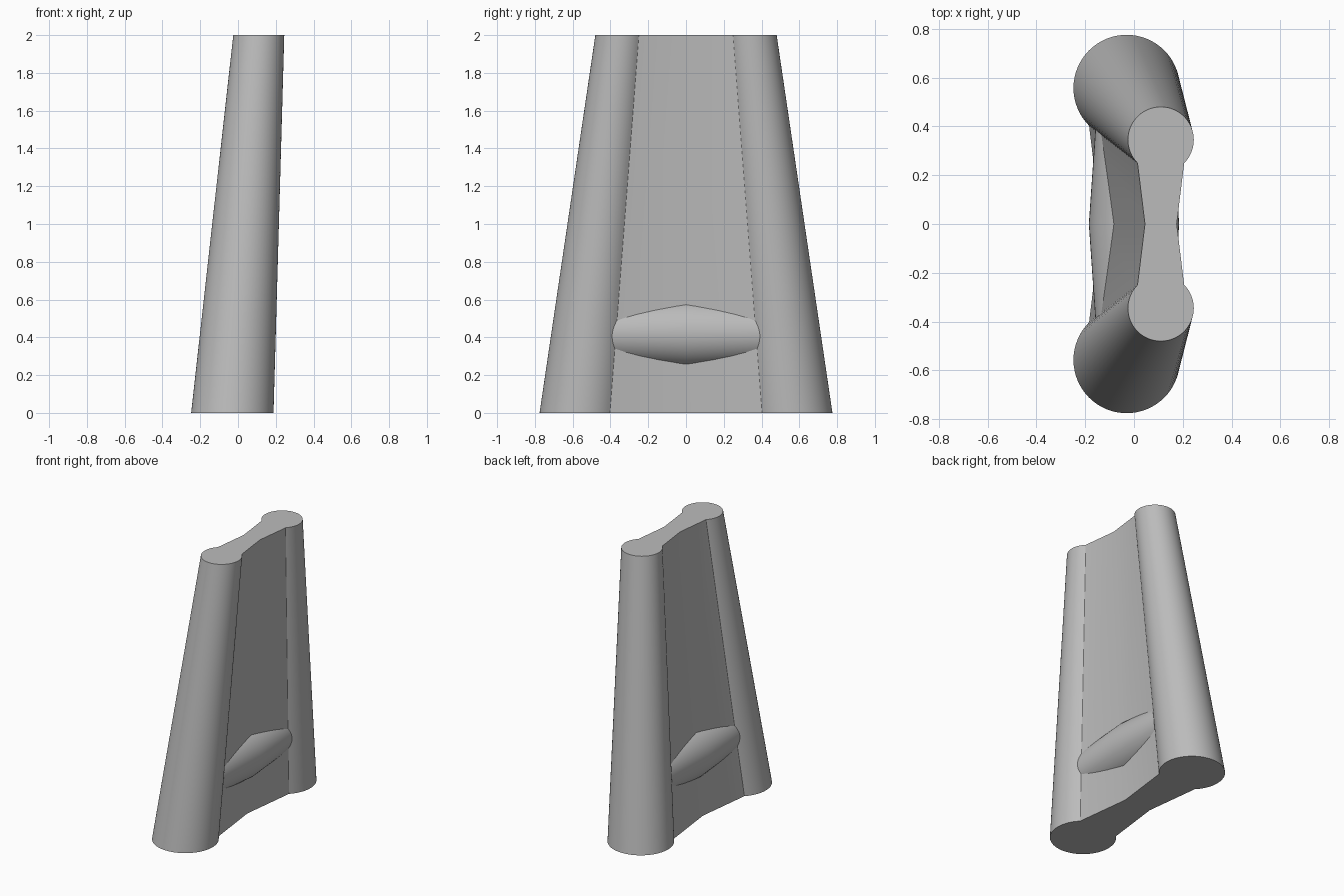
import bpy, bmesh, math
from mathutils import Matrix

if "Cube" in bpy.data.objects:
    bpy.data.objects.remove(bpy.data.objects["Cube"], do_unlink=True)

grey = bpy.data.materials.new("plain grey")
grey.use_nodes = True
colour = (0.5, 0.5, 0.5, 1)
grey.diffuse_color = colour
grey.node_tree.nodes["Principled BSDF"].inputs["Base Color"].default_value = colour


def finish(bm, name, angle):
    bmesh.ops.recalc_face_normals(bm, faces=bm.faces)
    mesh = bpy.data.meshes.new(name)
    bm.to_mesh(mesh)
    bm.free()
    mesh.materials.append(grey)
    ob = bpy.data.objects.new(name, mesh)
    bpy.context.collection.objects.link(ob)
    bpy.ops.object.select_all(action="DESELECT")
    ob.select_set(True)
    bpy.context.view_layer.objects.active = ob
    bpy.ops.object.shade_smooth_by_angle(angle=math.radians(angle))
    return ob


# Dumbbell outline: two round columns joined by a pinched web
RADIUS, CENTRE, PINCH, STEPS = 0.135, 0.345, 0.065, 48
NECK = math.radians(45)


def outline():
    start = -math.pi / 2 + NECK
    sweep = 2 * math.pi - 2 * NECK
    arc = [(RADIUS * math.cos(start + sweep * i / STEPS),
            CENTRE + RADIUS * math.sin(start + sweep * i / STEPS))
           for i in range(STEPS + 1)]
    return [(PINCH, 0)] + arc + [(-PINCH, 0)] + [(-x, -y) for x, y in arc]


# Tapered leaning body, lofted from the wide base to the narrow top
bm = bmesh.new()
base, top = [[bm.verts.new((shift + x * scale, y * scale, z)) for x, y in outline()]
             for shift, scale, z in ((-0.03, 1.615, 0), (0.11, 1, 2))]
n = len(base)
for i in range(n):
    j = (i + 1) % n
    bm.faces.new((base[i], base[j], top[j], top[i]))
bm.faces.new(base[::-1])
bm.faces.new(top)
finish(bm, "twin_column_body", 20)

# Double-cone crossbar through the web, widest in the middle
bm = bmesh.new()
SIDES = 48
rings = []
for y, r in ((-0.48, 0.152), (0, 0.185), (0.48, 0.152)):
    ring = bmesh.ops.create_circle(
        bm, segments=SIDES, radius=r,
        matrix=Matrix.Translation((0, y, 0.42)) @ Matrix.Rotation(math.pi / 2, 4, "X"))
    rings.append(ring["verts"])
for a, b in zip(rings, rings[1:]):
    for i in range(SIDES):
        j = (i + 1) % SIDES
        bm.faces.new((a[i], a[j], b[j], b[i]))
bm.faces.new(rings[0])
bm.faces.new(rings[-1])
finish(bm, "crossbar", 30)
